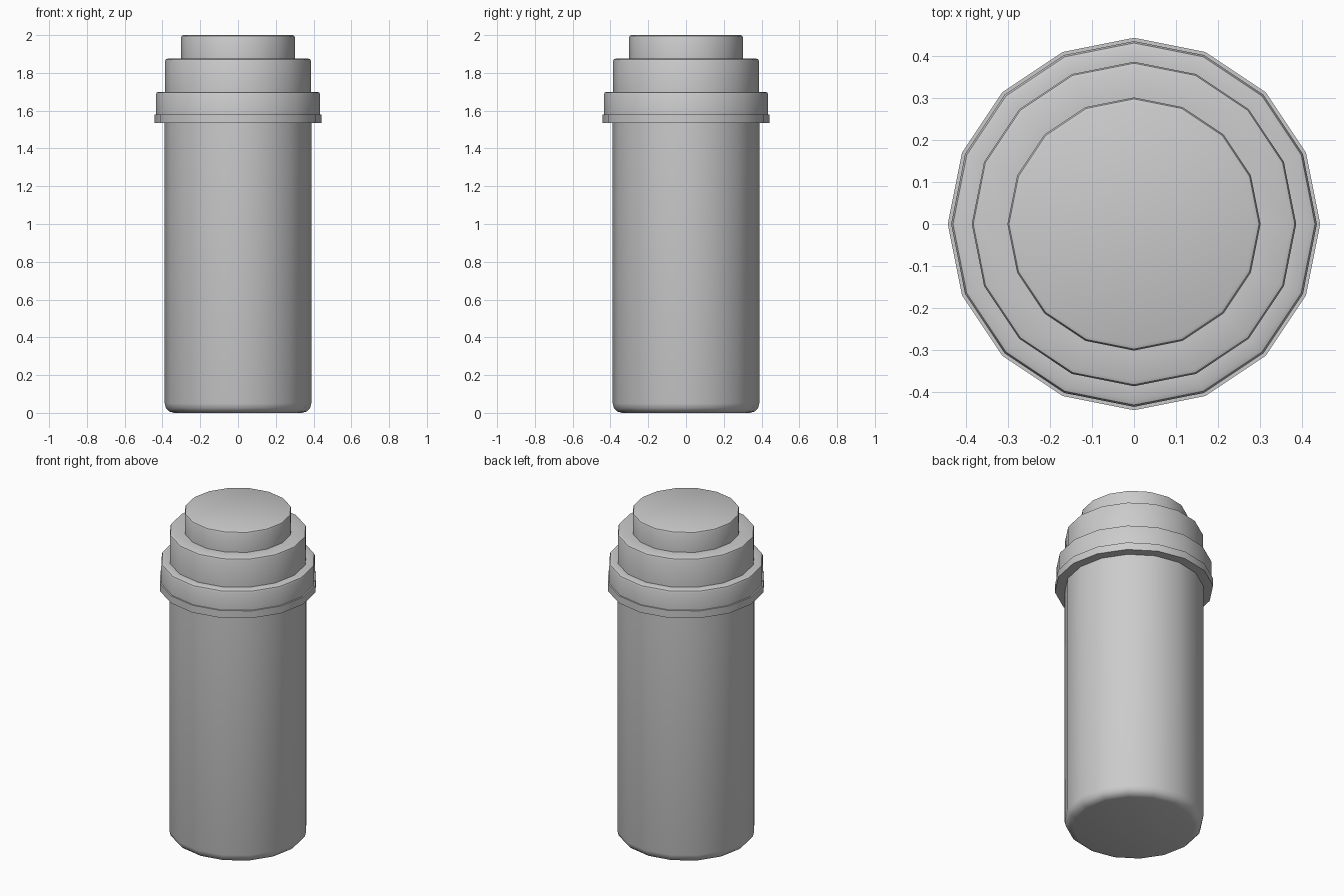
import bpy, bmesh, math

if "Cube" in bpy.data.objects:
    bpy.data.objects.remove(bpy.data.objects["Cube"])

SIDES = 16


def lathe(name, profile):
    """Revolve (radius, z) points around z; radius 0 makes a closed pole."""
    bm = bmesh.new()
    rings = []
    for r, z in profile:
        if r == 0:
            rings.append([bm.verts.new((0, 0, z))] * SIDES)
        else:
            rings.append([bm.verts.new((r * math.cos(2 * math.pi * i / SIDES),
                                        r * math.sin(2 * math.pi * i / SIDES), z))
                          for i in range(SIDES)])
    for a, b in zip(rings, rings[1:]):
        for i in range(SIDES):
            j = (i + 1) % SIDES
            quad = [a[i], a[j], b[j], b[i]]
            bm.faces.new(list(dict.fromkeys(quad)))
    bmesh.ops.recalc_face_normals(bm, faces=bm.faces)
    mesh = bpy.data.meshes.new(name)
    bm.to_mesh(mesh)
    bm.free()
    ob = bpy.data.objects.new(name, mesh)
    bpy.context.collection.objects.link(ob)
    bpy.ops.object.select_all(action='DESELECT')
    bpy.context.view_layer.objects.active = ob
    ob.select_set(True)
    bpy.ops.object.shade_smooth_by_angle(angle=math.radians(35))
    return ob


def rounded(r, z, b, steps=2):
    """Outer top corner at (r, z) rounded by b."""
    return [(r - b + b * math.cos(t), z - b + b * math.sin(t))
            for t in (math.pi / 2 * k / steps for k in range(steps + 1))]


# Bottle body with a rounded foot
foot = [(r, 0.05 - (z - 1)) for r, z in reversed(rounded(0.388, 1.05, 0.05, 3))]
foot = [(r, z - foot[0][1]) for r, z in foot]
lathe("bottle_body", [(0, 0)] + foot + [(0.388, 1.56), (0, 1.56)])

# Stepped cap: flange, collar, shoulder, top button
cap = [(0, 1.535), (0.443, 1.535), (0.443, 1.58), (0.435, 1.58)]
cap += rounded(0.435, 1.70, 0.015)
cap += [(0.386, 1.70)] + rounded(0.386, 1.875, 0.012)
cap += [(0.301, 1.875)] + rounded(0.301, 2.0, 0.012) + [(0, 2.0)]
lathe("bottle_cap", cap)
